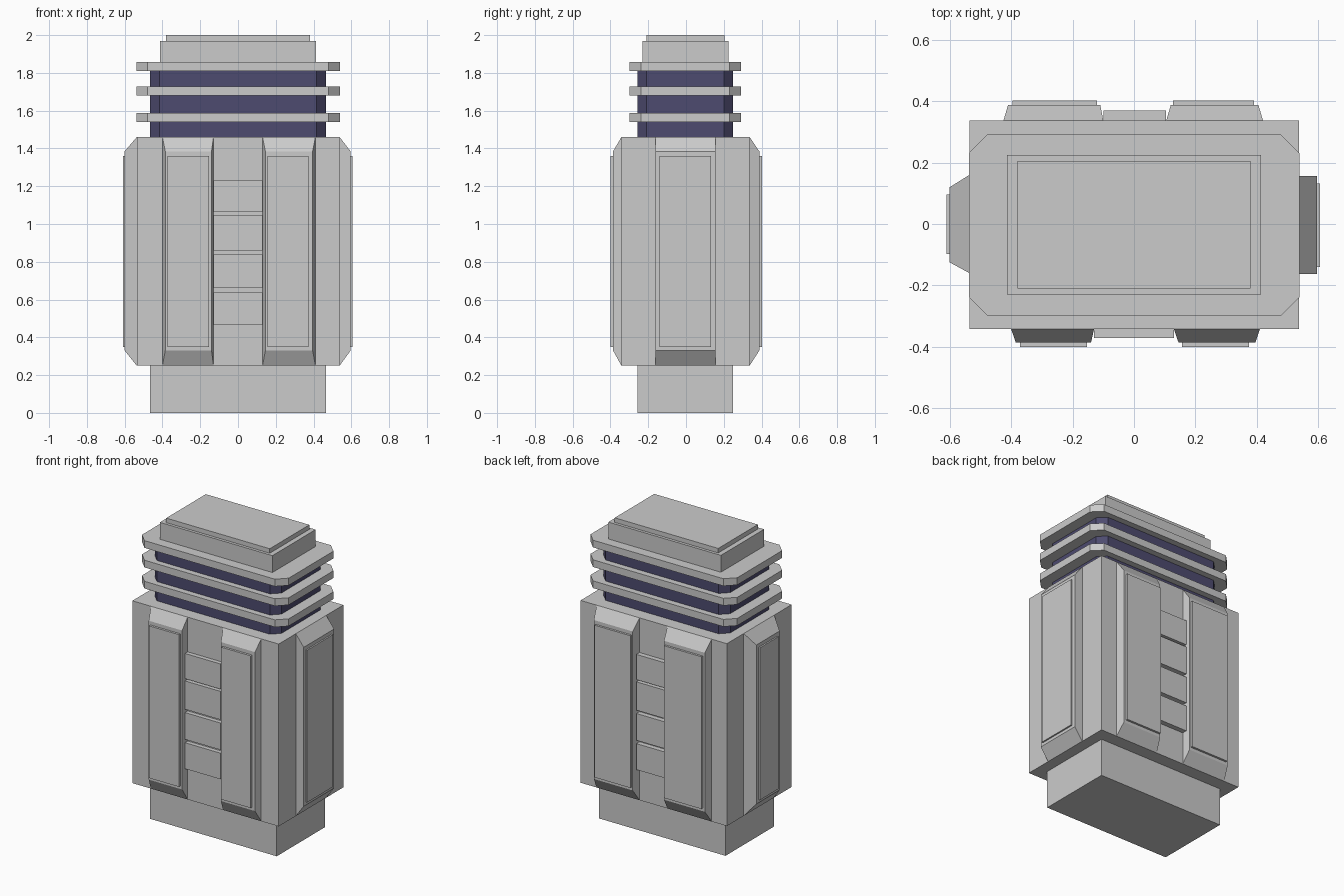
import bpy, bmesh

if "Cube" in bpy.data.objects:
    bpy.data.objects.remove(bpy.data.objects["Cube"])


def rect(x0, x1, y0, y1, c=0.0):
    """Rectangle outline, with corners cut by c when given."""
    if c == 0:
        return [(x0, y0), (x1, y0), (x1, y1), (x0, y1)]
    return [(x0 + c, y0), (x1 - c, y0), (x1, y0 + c), (x1, y1 - c),
            (x1 - c, y1), (x0 + c, y1), (x0, y1 - c), (x0, y0 + c)]


# map an outline point (u, v) at depth d to space, by extrusion axis
AXES = {
    "x": lambda u, v, d: (d, u, v),
    "y": lambda u, v, d: (u, d, v),
    "z": lambda u, v, d: (u, v, d),
}


def loft(name, axis, low, d0, high, d1, mat=None):
    """Closed solid between two matching outlines."""
    bm = bmesh.new()
    a = [bm.verts.new(AXES[axis](u, v, d0)) for u, v in low]
    b = [bm.verts.new(AXES[axis](u, v, d1)) for u, v in high]
    bm.faces.new(a)
    bm.faces.new(b)
    for i in range(len(a)):
        j = (i + 1) % len(a)
        bm.faces.new((a[i], a[j], b[j], b[i]))
    bmesh.ops.recalc_face_normals(bm, faces=bm.faces)
    me = bpy.data.meshes.new(name)
    bm.to_mesh(me)
    bm.free()
    if mat:
        me.materials.append(mat)
    ob = bpy.data.objects.new(name, me)
    bpy.context.collection.objects.link(ob)
    return ob


def prism(name, axis, outline, d0, d1, mat=None):
    return loft(name, axis, outline, d0, outline, d1, mat)


blue = bpy.data.materials.new("dark_blue")
blue.diffuse_color = (0.075, 0.07, 0.16, 1)
blue.use_nodes = True
blue.node_tree.nodes["Principled BSDF"].inputs["Base Color"].default_value = blue.diffuse_color

# stacked main volumes
prism("base", "z", rect(-0.465, 0.465, -0.258, 0.25), 0, 0.25)
prism("body", "z", rect(-0.536, 0.538, -0.342, 0.337), 0.25, 1.46)
prism("neck", "z", rect(-0.465, 0.465, -0.258, 0.25, 0.05), 1.46, 1.81, blue)
prism("cap", "z", rect(-0.413, 0.413, -0.229, 0.224), 1.855, 1.97)
prism("cap_plate", "z", rect(-0.38, 0.38, -0.21, 0.205), 1.97, 2.0)

# cooling fins around the neck
for i, z in enumerate((1.54, 1.68, 1.81)):
    prism(f"fin_{i}", "z", rect(-0.538, 0.539, -0.298, 0.291, 0.06), z, z + 0.048)

# raised bevelled panels: name, axis, base u range, outer u range,
# plate u range, depths of base, outer face and plate
PANELS = [
    ("front_left", "y", (-0.40, -0.13), (-0.385, -0.14), (-0.372, -0.153), (-0.342, -0.386, -0.401)),
    ("front_right", "y", (0.13, 0.41), (0.145, 0.395), (0.157, 0.374), (-0.342, -0.386, -0.401)),
    ("back_left", "y", (-0.425, -0.10), (-0.41, -0.11), (-0.395, -0.12), (0.337, 0.388, 0.402)),
    ("back_right", "y", (0.105, 0.42), (0.12, 0.405), (0.127, 0.39), (0.337, 0.388, 0.402)),
    ("left", "x", (-0.16, 0.16), (-0.125, 0.12), (-0.098, 0.096), (-0.536, -0.6, -0.61)),
    ("right", "x", (-0.162, 0.157), (-0.162, 0.157), (-0.14, 0.132), (0.538, 0.596, 0.606)),
]
for name, axis, base, outer, plate, (d0, d1, d2) in PANELS:
    loft(f"{name}_panel", axis, rect(*base, 0.25, 1.46), d0,
         rect(*outer, 0.33, 1.385), d1)
    prism(f"{name}_plate", axis, rect(*plate, 0.35, 1.36), d1, d2)

# column of blocks between the panels, front and back
BLOCKS = ((0.465, 0.638), (0.66, 0.838), (0.86, 1.048), (1.063, 1.23))
for i, (z0, z1) in enumerate(BLOCKS):
    prism(f"front_block_{i}", "y", rect(-0.13, 0.13, z0, z1), -0.342, -0.371)
    prism(f"back_block_{i}", "y", rect(-0.10, 0.105, z0, z1), 0.337, 0.37)
